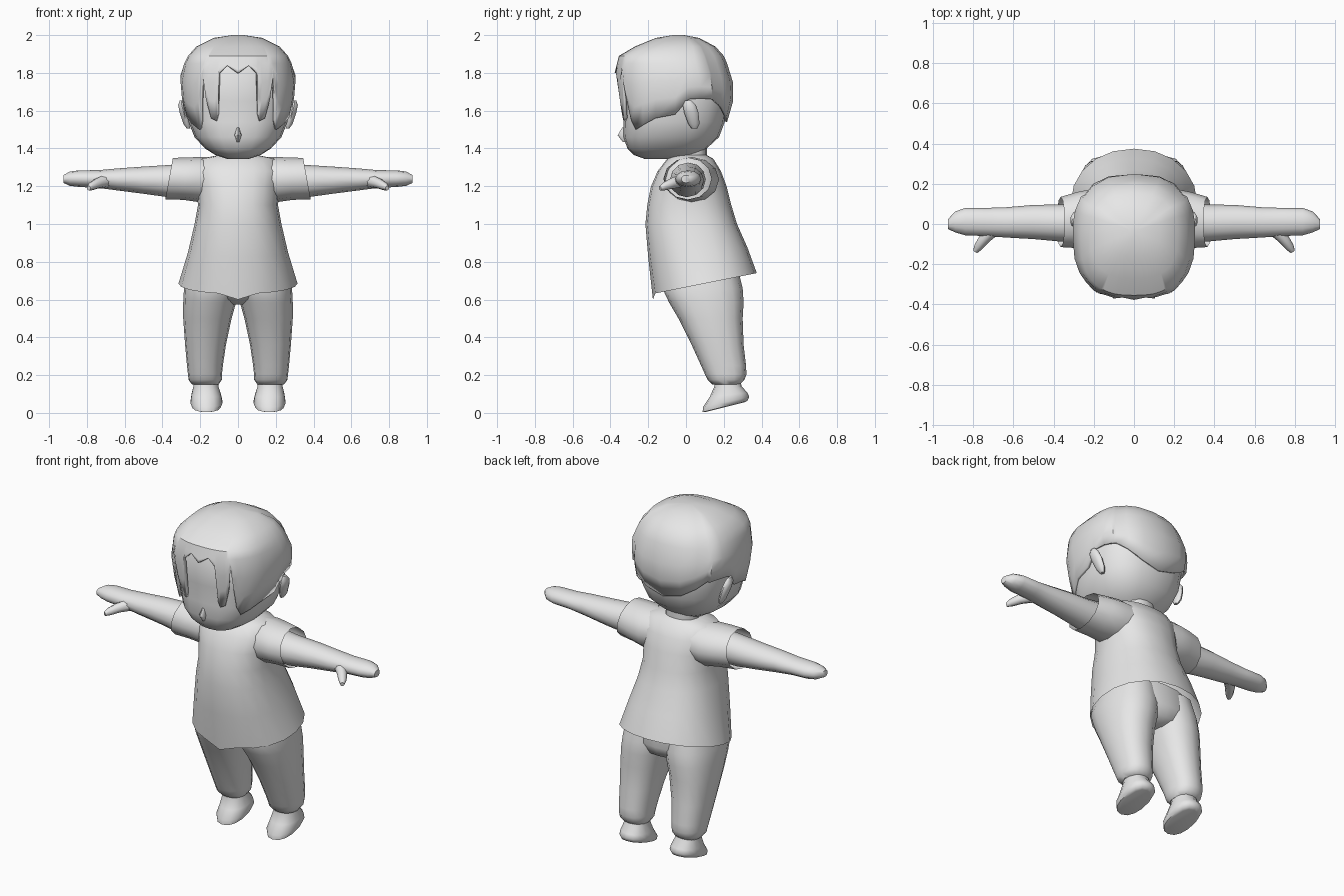
import bpy, bmesh, math
from mathutils import Vector

if "Cube" in bpy.data.objects:
    bpy.data.objects.remove(bpy.data.objects["Cube"])

grey = bpy.data.materials.new("plain_grey")
grey.diffuse_color = (0.8, 0.8, 0.8, 1)
grey.use_nodes = True
grey.node_tree.nodes["Principled BSDF"].inputs["Base Color"].default_value = grey.diffuse_color


def power(v, e):
    return math.copysign(abs(v) ** e, v)


def loft(name, rings, close=True, cap_start=True, cap_end=True, angle=50):
    """Skin a list of equal-length point rings."""
    bm = bmesh.new()
    rows = [[bm.verts.new(p) for p in r] for r in rings]
    n = len(rows[0])
    for a, b in zip(rows, rows[1:]):
        for i in range(n if close else n - 1):
            j = (i + 1) % n
            bm.faces.new((a[i], a[j], b[j], b[i]))
    if cap_start:
        bm.faces.new(rows[0])
    if cap_end:
        bm.faces.new(rows[-1])
    bmesh.ops.recalc_face_normals(bm, faces=bm.faces)
    me = bpy.data.meshes.new(name)
    bm.to_mesh(me)
    bm.free()
    me.materials.append(grey)
    ob = bpy.data.objects.new(name, me)
    bpy.context.collection.objects.link(ob)
    bpy.ops.object.select_all(action='DESELECT')
    bpy.context.view_layer.objects.active = ob
    ob.select_set(True)
    bpy.ops.object.shade_smooth_by_angle(angle=math.radians(angle))
    return ob


def flat_ring(z, rx, yf, yb, cx=0, n=20, e=2.3, tilt=0):
    """Horizontal rounded section from front yf to back yb."""
    cy, ry, pts = (yf + yb) / 2, (yb - yf) / 2, []
    for i in range(n):
        a = 2 * math.pi * i / n
        y = cy - ry * power(math.cos(a), 2 / e)
        pts.append((cx + rx * power(math.sin(a), 2 / e), y, z + tilt * (y - cy)))
    return pts


def side_ring(x, yc, zc, ry, rz, s, n=12, slant=0):
    """Section across an arm."""
    pts = []
    for i in range(n):
        a = 2 * math.pi * i / n
        pts.append((s * (x - slant * math.sin(a)), yc + ry * math.cos(a), zc + rz * math.sin(a)))
    return pts


# Head and neck
loft("head", [flat_ring(*r, e=2.5) for r in (
    (1.345, .06, -.22, .02), (1.365, .12, -.275, .06), (1.40, .175, -.31, .11),
    (1.46, .23, -.332, .175), (1.54, .262, -.33, .205), (1.65, .275, -.335, .225),
    (1.80, .275, -.345, .21), (1.90, .2, -.29, .14))])
loft("nose", [flat_ring(*r, n=8, e=2) for r in (
    (1.435, .008, -.335, -.29), (1.47, .02, -.362, -.29), (1.51, .008, -.338, -.29))])
loft("neck", [flat_ring(z, .095, -.07, .11, n=14) for z in (1.29, 1.42)])

# Hair cap: horizontal profile rows and a stepped lower edge
PROFILE = ((1.48, .25, -.335, .195), (1.60, .29, -.35, .24), (1.70, .30, -.365, .258),
           (1.80, .308, -.378, .24), (1.89, .265, -.355, .20), (1.94, .22, -.27, .155),
           (1.985, .13, -.16, .07), (2.0, .03, -.07, -.01))
EDGE = ((0, 1.80), (7, 1.84), (14, 1.80), (16, 1.58), (19, 1.545), (25, 1.56), (29, 1.66),
        (32, 1.80), (35, 1.66), (40, 1.55), (48, 1.50), (60, 1.525), (75, 1.56), (90, 1.58),
        (98, 1.66), (110, 1.665), (123, 1.66), (125, 1.66), (140, 1.62), (160, 1.57), (180, 1.54))


def hair_point(deg, z, s):
    for lo, hi in zip(PROFILE, PROFILE[1:]):
        if z <= hi[0]:
            break
    t = (z - lo[0]) / (hi[0] - lo[0])
    rx, yf, yb = (lo[k] + t * (hi[k] - lo[k]) for k in (1, 2, 3))
    a, e = math.radians(deg), 2 / 2.6
    if deg > 124:                       # tucked-in back panel
        rx *= .95
    return (s * rx * power(math.sin(a), e),
            (yf + yb) / 2 - (yb - yf) / 2 * power(math.cos(a), e), z)


columns = [(d, z, 1) for d, z in EDGE] + [(d, z, -1) for d, z in EDGE[-2:0:-1]]
hair_rows = []
for t in (0, .34, .67, 1):              # from the edge up to the brow line
    hair_rows.append([hair_point(d, z + t * (1.85 - z), s) for d, z, s in columns])
for z in (1.89, 1.94, 1.985, 2.0):
    hair_rows.append([hair_point(d, z, s) for d, _, s in columns])
hair = loft("hair", hair_rows, cap_start=False, angle=40)
thick = hair.modifiers.new("thickness", 'SOLIDIFY')
thick.thickness = .015
thick.offset = -1

# Shirt body with slanted hem and a front point
shirt = [flat_ring(*r) for r in (
    (1.365, .10, -.06, .11), (1.345, .20, -.10, .145), (1.28, .235, -.15, .185),
    (1.20, .22, -.185, .215), (1.10, .212, -.205, .24), (1.00, .23, -.215, .27))]
shirt.append(flat_ring(.85, .265, -.2, .325, tilt=.1))
hem = flat_ring(.685, .315, -.175, .375, tilt=.2, e=2.1)
hem = [(x, y, z - (.03 if abs(x) < .04 and y < 0 else 0)) for x, y, z in hem]
loft("shirt", shirt + [hem], cap_start=False, cap_end=False)

for s, side in ((1, "left"), (-1, "right")):
    # Sleeve, arm with hand, thumb
    loft(side + "_sleeve", [side_ring(*r[:5], s, slant=r[5]) for r in (
        (.08, .045, 1.24, .12, .11, 0), (.20, .03, 1.235, .145, .12, 0),
        (.28, .02, 1.24, .14, .112, .01), (.365, .01, 1.24, .125, .11, .02))],
        cap_start=False, cap_end=False)
    loft(side + "_arm", [side_ring(*r, s) for r in (
        (.24, .01, 1.235, .095, .09), (.37, .005, 1.227, .092, .085),
        (.50, .01, 1.232, .085, .072), (.64, .008, 1.236, .075, .058),
        (.74, .01, 1.238, .07, .047), (.84, .012, 1.24, .068, .044),
        (.89, .01, 1.24, .052, .038), (.925, .0, 1.238, .025, .02))])
    thumb = []
    for x, y, z, r in ((.70, -.03, 1.228, .035), (.745, -.075, 1.215, .028),
                       (.775, -.115, 1.20, .022), (.79, -.138, 1.19, .012)):
        axis = Vector((.5, -.85, -.15)).normalized()
        u = axis.cross(Vector((0, 0, 1))).normalized()
        v = axis.cross(u)
        ring = [Vector((x, y, z)) + r * (u * math.cos(k * math.pi / 4) + v * math.sin(k * math.pi / 4))
                for k in range(8)]
        thumb.append([(s * p.x, p.y, p.z) for p in ring])
    loft(side + "_thumb", thumb)

    # Ear, leaning back as it rises
    loft(side + "_ear", [flat_ring(z, w, y - d, y + d, cx=s * x, n=10, e=2) for z, w, y, d, x in (
        (1.505, .010, .045, .015, .262), (1.53, .018, .042, .03, .272),
        (1.59, .022, .028, .038, .288), (1.63, .02, .018, .034, .298),
        (1.655, .008, .012, .016, .30))])

    # Trouser leg with a folded cuff
    loft(side + "_trouser_leg", [flat_ring(z, w, f, b, cx=s * x, n=16) for z, w, f, b, x in (
        (.78, .135, -.12, .27, .125), (.66, .148, -.125, .30, .138), (.585, .14, -.09, .305, .15),
        (.50, .128, -.04, .30, .162), (.36, .108, .03, .305, .172), (.25, .095, .08, .318, .175),
        (.205, .09, .10, .32, .175), (.175, .088, .115, .31, .174), (.15, .07, .14, .285, .173))])

    # Foot, toe lower than heel
    loft(side + "_foot", [flat_ring(z, w, f, b, cx=s * x, n=14, tilt=t) for z, w, f, b, x, t in (
        (.20, .062, .15, .28, .17, 0), (.14, .068, .15, .295, .17, 0),
        (.095, .08, .125, .325, .168, .12), (.058, .086, .09, .335, .167, .22),
        (.034, .076, .088, .325, .167, .25), (.03, .06, .10, .31, .167, .25))])

# Hips joining the trouser legs
loft("trouser_hips", [flat_ring(*r) for r in (
    (.80, .24, -.11, .27), (.66, .27, -.115, .295), (.60, .15, -.06, .27), (.575, .05, .0, .22))])
